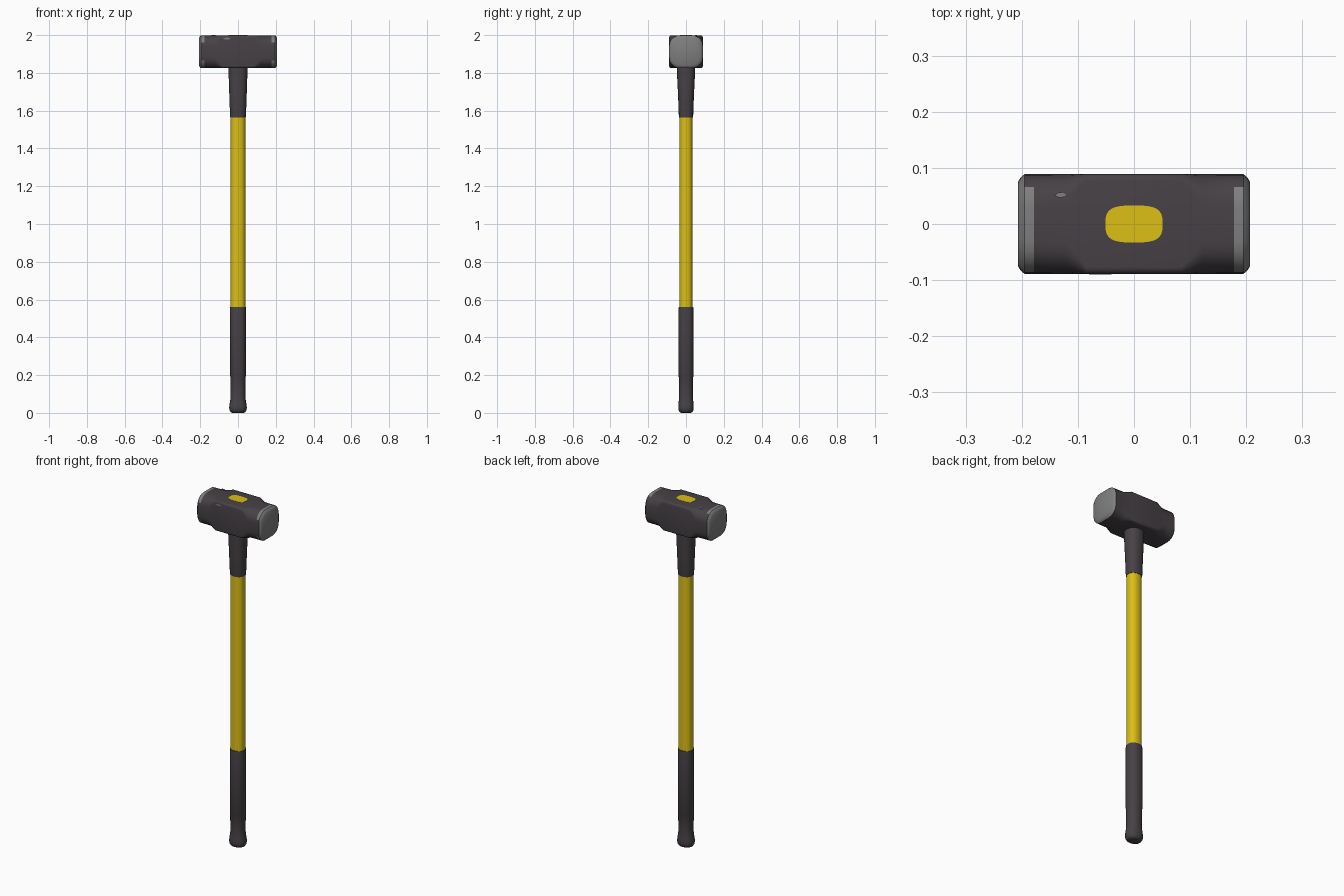
import bpy, bmesh, math
from mathutils import Vector

if "Cube" in bpy.data.objects:
    bpy.data.objects.remove(bpy.data.objects["Cube"])


def material(name, rgb):
    m = bpy.data.materials.new(name)
    m.diffuse_color = (*rgb, 1)
    m.use_nodes = True
    m.node_tree.nodes["Principled BSDF"].inputs["Base Color"].default_value = m.diffuse_color
    return m


DARK = material("dark rubber and painted steel", (0.062, 0.053, 0.060))
YELLOW = material("yellow fibreglass", (0.72, 0.52, 0.008))
STEEL = material("worn bare steel", (0.21, 0.21, 0.215))


def loft(name, rings, mats, rule=None, angle=35):
    """Skin a list of equal-length point rings and cap both ends."""
    bm = bmesh.new()
    loops = [[bm.verts.new(p) for p in ring] for ring in rings]
    n = len(loops[0])
    for a, b in zip(loops, loops[1:]):
        for i in range(n):
            j = (i + 1) % n
            bm.faces.new((a[i], a[j], b[j], b[i]))
    bm.faces.new(loops[0][::-1])
    bm.faces.new(loops[-1])
    bmesh.ops.recalc_face_normals(bm, faces=bm.faces)
    bm.normal_update()
    if rule:
        for f in bm.faces:
            f.material_index = rule(f)
    me = bpy.data.meshes.new(name)
    bm.to_mesh(me)
    bm.free()
    ob = bpy.data.objects.new(name, me)
    bpy.context.collection.objects.link(ob)
    for m in mats:
        me.materials.append(m)
    bpy.ops.object.select_all(action='DESELECT')
    ob.select_set(True)
    bpy.context.view_layer.objects.active = ob
    bpy.ops.object.shade_smooth_by_angle(angle=math.radians(angle))
    return ob


def oval(rx, ry, z, power=2.3, n=32):
    pts = []
    for i in range(n):
        t = 2 * math.pi * i / n
        c, s = math.cos(t), math.sin(t)
        pts.append((math.copysign(abs(c) ** (2 / power), c) * rx,
                    math.copysign(abs(s) ** (2 / power), s) * ry, z))
    return pts


# Handle parts: (half width x, half width y, height)
def turned(name, profile, mat):
    return loft(name, [oval(*p) for p in profile], [mat])


turned("handle_shaft", [(0.039, 0.035, 0.55), (0.039, 0.035, 1.575)], YELLOW)
turned("handle_grip", [(0.030, 0.025, 0), (0.039, 0.033, 0.004), (0.045, 0.039, 0.014),
                       (0.047, 0.041, 0.028), (0.045, 0.040, 0.045), (0.041, 0.038, 0.068),
                       (0.039, 0.037, 0.085), (0.040, 0.038, 0.19), (0.042, 0.040, 0.195),
                       (0.042, 0.040, 0.545), (0.041, 0.038, 0.56)], DARK)
turned("handle_neck", [(0.041, 0.037, 1.565), (0.042, 0.038, 1.57), (0.046, 0.042, 1.68),
                       (0.050, 0.048, 1.80), (0.050, 0.048, 1.84)], DARK)

# Head: rounded-square sections, nearly square at the eye, rounder at the ends
CZ, HY, HZ = 1.912, 0.089, 0.087


def section(x, inset, r, seg=5):
    pts = []
    for k, (sy, sz) in enumerate(((1, 1), (-1, 1), (-1, -1), (1, -1))):
        for i in range(seg + 1):
            t = math.pi / 2 * (k + i / seg)
            pts.append((x, sy * (HY - inset - r) + r * math.cos(t),
                        CZ + sz * (HZ - inset - r) + r * math.sin(t)))
    return pts


half = [(0.085, 0, 0.012), (0.122, 0, 0.055), (0.178, 0, 0.057),
        (0.195, 0, 0.057), (0.202, 0.006, 0.056), (0.207, 0.014, 0.053)]
stations = [(-x, i, r) for x, i, r in reversed(half)] + half


def head_colour(f):
    c, n = f.calc_center_median(), f.normal
    if abs(c.x) > 0.196:
        return 1
    # paint rubbed off the top and front corners beside the striking faces
    if abs(c.x) > 0.178 and (n.z > 0.8 or (n.y < -0.3 and abs(n.z) > 0.3)):
        return 1
    return 0


loft("hammer_head", [section(*s) for s in stations], [DARK, STEEL], head_colour, 30)

# Handle end showing through the eye
loft("handle_eye_end", [oval(0.051, 0.033, z, 3.2) for z in (1.995, 2.0)], [YELLOW])


# Small chips in the paint
def chip(name, centre, u, v, depth):
    c, u, v, d = map(Vector, (centre, u, v, depth))
    shape = [(-1, -.3), (-.4, -1), (.7, -.8), (1, .2), (.3, 1), (-.6, .7)]
    loft(name, [[c + u * a + v * b + d * s for a, b in shape] for s in (-1, 1)], [STEEL])


chip("top_paint_chip", (-0.13, 0.052, 1.999), (0.011, 0, 0), (0, 0.005, 0), (0, 0, 0.001))
chip("front_paint_chip", (-0.06, -0.089, 1.982), (0.02, 0, 0), (0, 0, 0.005), (0, 0.001, 0))
